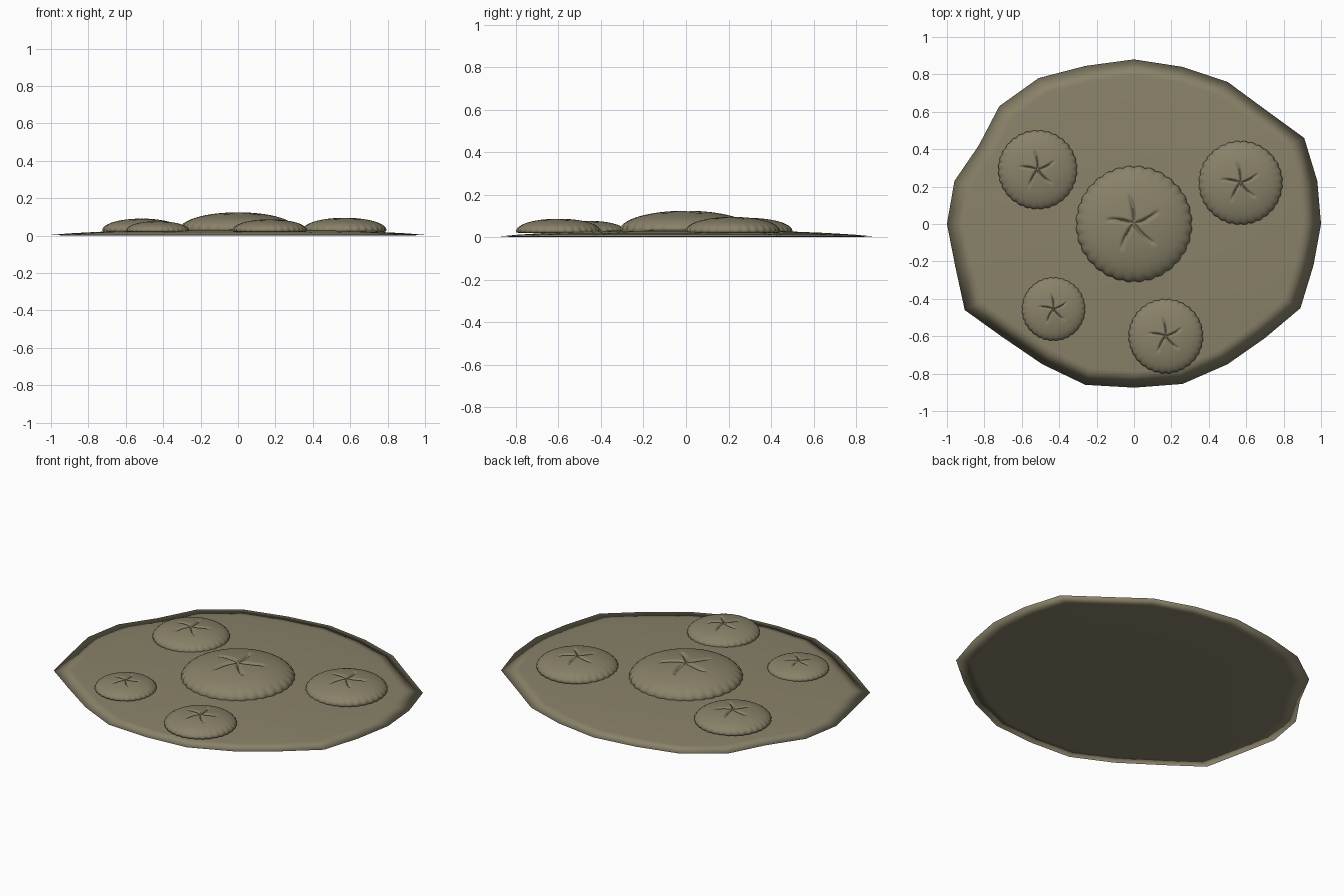
import bpy
import bmesh
from math import cos, sin, pi, sqrt, exp, radians

cube = bpy.data.objects.get("Cube")
if cube:
    bpy.data.objects.remove(cube, do_unlink=True)

# One sandy colour for everything
SAND = (0.25, 0.222, 0.142, 1.0)
sand = bpy.data.materials.new("sand")
sand.use_nodes = True
sand.diffuse_color = SAND
bsdf = next(n for n in sand.node_tree.nodes if n.type == 'BSDF_PRINCIPLED')
bsdf.inputs["Base Color"].default_value = SAND
bsdf.inputs["Roughness"].default_value = 0.8


def loft(name, rings, top, bottom):
    """Skin closed rings ordered from top to bottom, closed by a point at each end."""
    bm = bmesh.new()
    loops = [[bm.verts.new(p) for p in ring] for ring in rings]
    count = len(loops[0])
    first, last = bm.verts.new(top), bm.verts.new(bottom)
    for i in range(count):
        j = (i + 1) % count
        bm.faces.new((first, loops[0][i], loops[0][j]))
        for upper, lower in zip(loops, loops[1:]):
            bm.faces.new((upper[i], lower[i], lower[j], upper[j]))
        bm.faces.new((last, loops[-1][j], loops[-1][i]))
    bmesh.ops.recalc_face_normals(bm, faces=bm.faces)
    for face in bm.faces:
        face.smooth = True
    mesh = bpy.data.meshes.new(name)
    bm.to_mesh(mesh)
    bm.free()
    mesh.materials.append(sand)
    obj = bpy.data.objects.new(name, mesh)
    bpy.context.collection.objects.link(obj)
    return obj


# Sand patch: irregular outline rising gently to the middle, flat underneath
OUTLINE = [
    (1, 0), (.98, .23), (.91, .46), (.69, .62), (.5, .76), (.26, .84),
    (0, .88), (-.26, .845), (-.51, .78), (-.72, .63), (-.83, .42), (-.96, .23),
    (-1, 0), (-.955, -.23), (-.905, -.46), (-.71, -.6), (-.49, -.75), (-.26, -.86),
    (0, -.875), (.26, -.855), (.5, -.75), (.7, -.61), (.89, -.45), (.96, -.22),
]
LEVELS = [(.25, .034), (.5, .029), (.75, .02), (.9, .012), (1, .004), (.91, 0), (.5, 0)]
loft("sand_patch",
     [[(x * s, y * s, z) for x, y in OUTLINE] for s, z in LEVELS],
     (0, 0, .035), (0, 0, 0))


# Sand dollar: low dome with a scalloped rim and a five-armed groove on top
SEGMENTS = 160
BASE_Z = 0.02
ARMS = [radians(86 + 72 * k) for k in range(5)]


def groove(t, angle):
    """Depth of the star groove at a relative radius and angle."""
    if t > 0.45:
        return 0.0
    along = 0.4 + 0.6 * sin(pi * t / 0.45)
    cut = 0.0
    for arm in ARMS:
        delta = angle - arm - 0.5 * t
        if cos(delta) > 0:
            cut = max(cut, exp(-(t * sin(delta) / 0.03) ** 2))
    return 0.055 * along * cut


def sand_dollar(name, cx, cy, radius):
    height = radius * 0.335
    steps = [0.025 * k for k in range(1, 20)]
    steps += [0.56, 0.64, 0.72, 0.79, 0.85, 0.9, 0.94, 0.97, 0.99, 1.0]
    profile = [(t, height * sqrt(max(0, 1 - t * t)) * 0.87 + height * 0.13) for t in steps]
    profile += [(0.985, height * 0.04), (0.95, 0.0)]
    rings = []
    for index, (t, z) in enumerate(profile):
        flute = 0.028 * max(0, (t - 0.8) / 0.2)
        ring = []
        for k in range(SEGMENTS):
            a = 2 * pi * k / SEGMENTS
            r = radius * t * (1 - flute * (1 - abs(sin(16 * a))))
            dip = groove(t, a) * radius if index < len(steps) else 0
            ring.append((r * cos(a), r * sin(a), z - dip))
        rings.append(ring)
    obj = loft(name, rings, (0, 0, height - 0.022 * radius), (0, 0, 0))
    obj.location = (cx, cy, BASE_Z)
    return obj


for name, cx, cy, radius in [
    ("center_sand_dollar", 0, 0, .312),
    ("back_right_sand_dollar", -.515, .29, .212),
    ("back_left_sand_dollar", .57, .22, .225),
    ("front_right_sand_dollar", -.43, -.455, .17),
    ("front_left_sand_dollar", .17, -.6, .2),
]:
    sand_dollar(name, cx, cy, radius)
